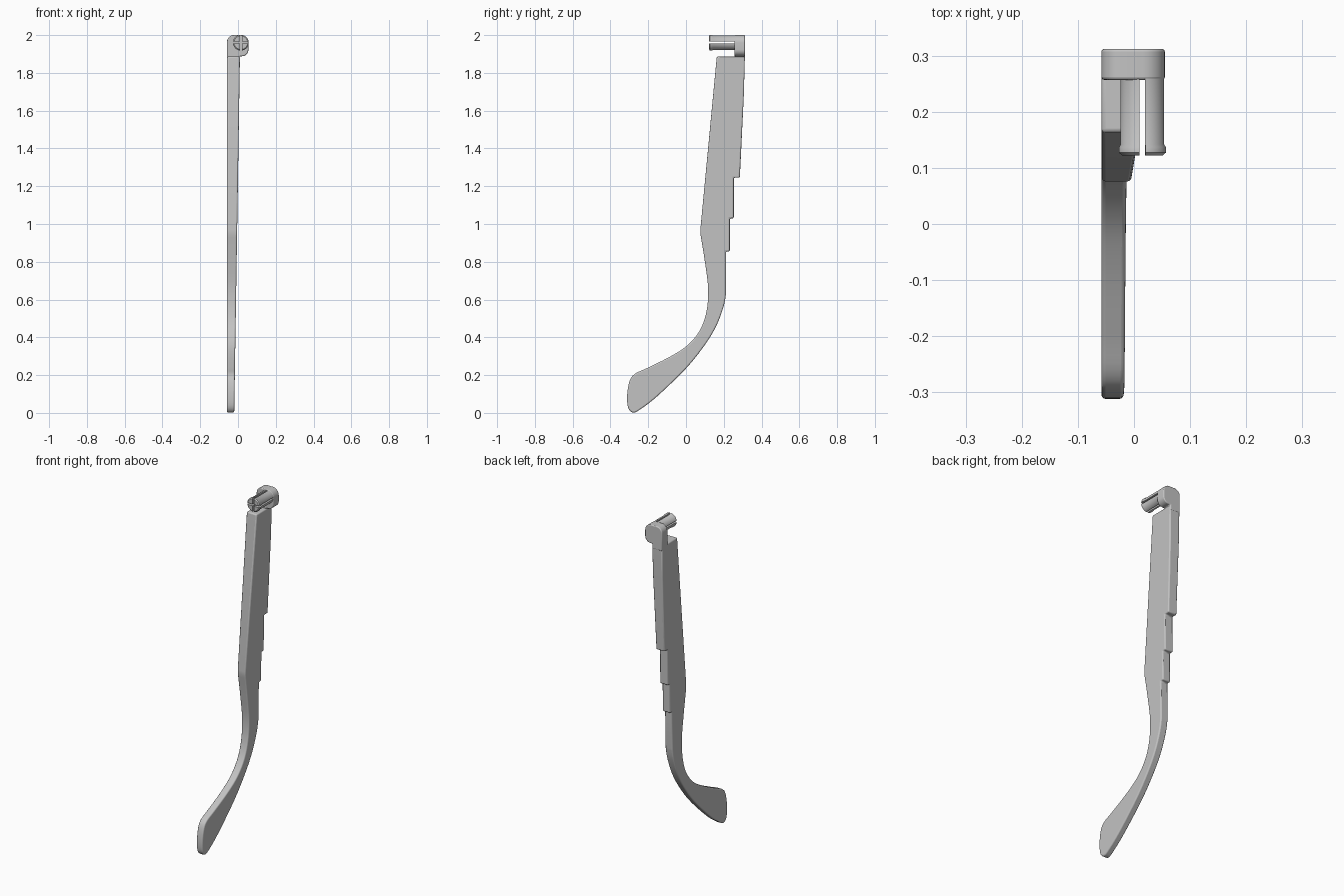
import bpy, bmesh
from math import cos, sin, pi, radians

cube = bpy.data.objects.get("Cube")
if cube:
    bpy.data.objects.remove(cube)

grey = bpy.data.materials.new("light grey plastic")
grey.use_nodes = True
colour = (0.55, 0.55, 0.55, 1)
grey.diffuse_color = colour
grey.node_tree.nodes["Principled BSDF"].inputs["Base Color"].default_value = colour

OUTER = -0.058            # flat outer side of the arm
PIN_X, PIN_Z = 0.015, 1.96


def loft(name, rings, bevel=0):
    """Skin closed rings of equal length, cap both ends."""
    bm = bmesh.new()
    loops = [[bm.verts.new(p) for p in ring] for ring in rings]
    n = len(loops[0])
    for a, b in zip(loops, loops[1:]):
        for i in range(n):
            j = (i + 1) % n
            bm.faces.new((a[i], a[j], b[j], b[i]))
    bm.faces.new(loops[0])
    bm.faces.new(loops[-1])
    bmesh.ops.recalc_face_normals(bm, faces=bm.faces)
    mesh = bpy.data.meshes.new(name)
    bm.to_mesh(mesh)
    bm.free()
    mesh.materials.append(grey)
    obj = bpy.data.objects.new(name, mesh)
    bpy.context.collection.objects.link(obj)
    bpy.context.view_layer.objects.active = obj
    for other in bpy.context.selected_objects:
        other.select_set(False)
    obj.select_set(True)
    if bevel:
        mod = obj.modifiers.new("soft edges", "BEVEL")
        mod.width = bevel
        mod.segments = 3
        mod.limit_method = "ANGLE"
        mod.angle_limit = radians(40)
    bpy.ops.object.shade_smooth_by_angle(angle=radians(35))
    return obj


def smooth_path(pts, steps=5):
    """Catmull-Rom curve through the points."""
    padded = [pts[0]] + pts + [pts[-1]]
    out = []
    for p0, p1, p2, p3 in zip(padded, padded[1:], padded[2:], padded[3:]):
        for s in range(steps):
            t = s / steps
            out.append(tuple(
                b + 0.5 * t * (c - a + t * (2 * a - 5 * b + 4 * c - d + t * (3 * (b - c) + d - a)))
                for a, b, c, d in zip(p0, p1, p2, p3)))
    return out + [pts[-1]]


# Arm: side profile (y, z) with stepped back edge and a curved ear tip
curve = smooth_path([
    (0.076, 0.95), (0.1, 0.8), (0.117, 0.66), (0.109, 0.54), (0.075, 0.44),
    (0.01, 0.36), (-0.08, 0.3), (-0.2, 0.24), (-0.27, 0.207), (-0.298, 0.17),
    (-0.311, 0.1), (-0.307, 0.03), (-0.28, 0.002), (-0.24, 0.02), (-0.15, 0.09),
    (0, 0.235), (0.1, 0.36), (0.16, 0.46), (0.198, 0.56), (0.212, 0.63)])
steps = [(0.212, 0.855), (0.232, 0.855), (0.232, 1.03), (0.253, 1.03),
         (0.253, 1.245), (0.285, 1.245), (0.307, 1.7), (0.311, 1.886)]
profile = [(0.163, 1.886), (0.076, 0.97)] + curve + steps
loft("temple_arm", [[(OUTER, y, z) for y, z in profile],
                    [(-0.02 + 0.016 * z, y, z) for y, z in profile]], 0.007)


# Hinge block: rounded plate joining the arm to the pin
def corner(cx, cz, r, start):
    return [(cx + r * cos(start + k * pi / 16), cz + r * sin(start + k * pi / 16))
            for k in range(9)]


outline = ([(OUTER, 1.86), (0.008, 1.86), (0.008, 1.888)]
           + corner(0.02, 1.923, 0.035, -pi / 2)
           + corner(PIN_X, PIN_Z, 0.04, 0)
           + corner(OUTER + 0.035, 1.965, 0.035, pi / 2))
loft("hinge_block", [[(x, y, z) for x, z in outline] for y in (0.257, 0.312)], 0.005)

# Split snap pin: four quarter prongs with a lipped tip
gap = 0.005
stations = [(0.122, 0.036), (0.127, 0.042), (0.137, 0.042), (0.142, 0.039), (0.262, 0.039)]
for sx, sz, side in [(1, 1, "upper_left"), (-1, 1, "upper_right"),
                     (-1, -1, "lower_right"), (1, -1, "lower_left")]:
    rings = []
    for y, r in stations:
        ring = [(PIN_X + sx * gap, y, PIN_Z + sz * gap)]
        for k in range(11):
            a = 0.125 + (pi / 2 - 0.25) * k / 10
            ring.append((PIN_X + sx * max(gap, r * cos(a)), y,
                         PIN_Z + sz * max(gap, r * sin(a))))
        rings.append(ring)
    loft("pin_prong_" + side, rings)
